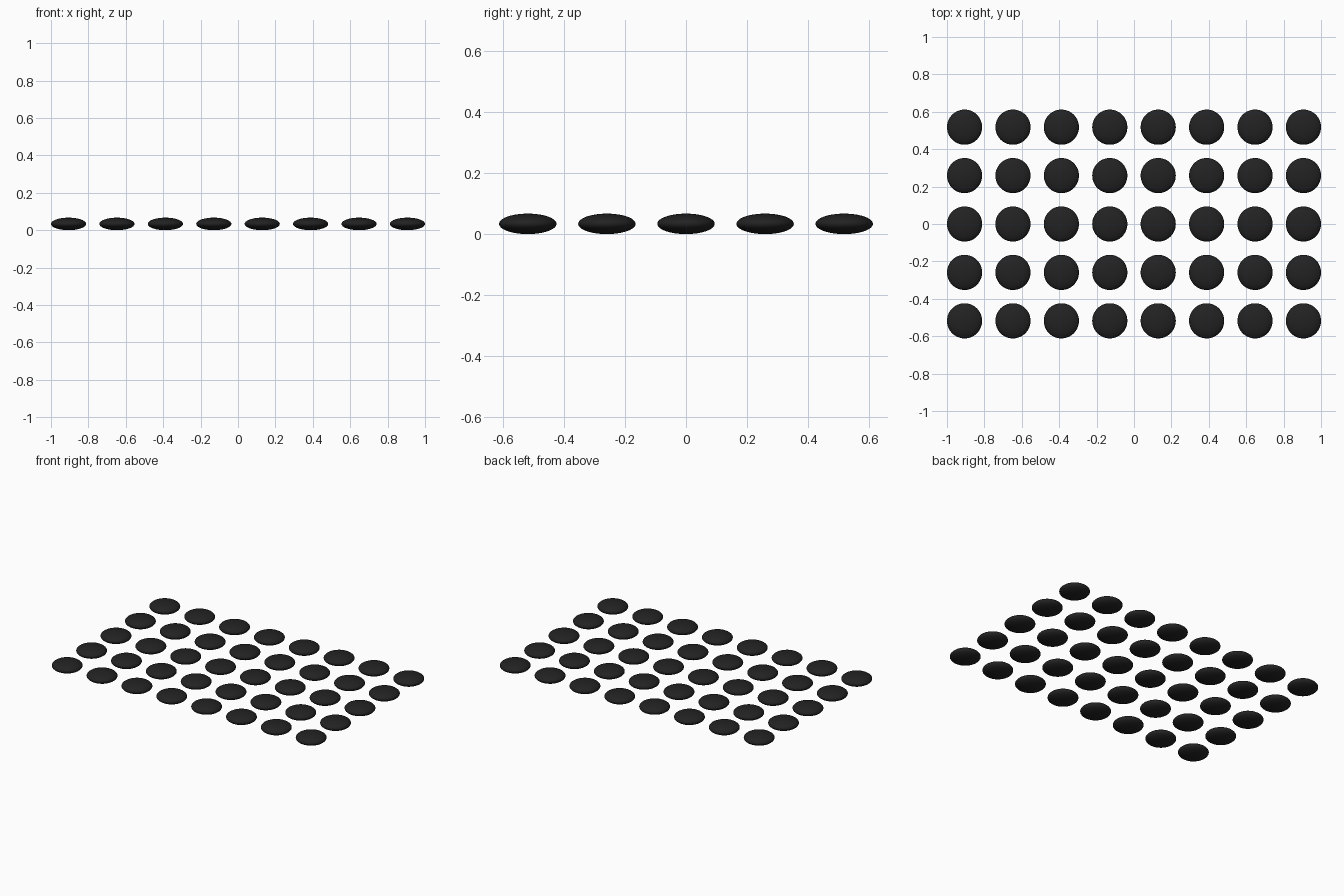
import bpy

if "Cube" in bpy.data.objects:
    bpy.data.objects.remove(bpy.data.objects["Cube"])

COLS, ROWS = 8, 5
RADIUS, HALF_H = 0.094, 0.0335
STEP = (2.0 - 2 * RADIUS) / (COLS - 1)

black = bpy.data.materials.new("stone_black")
black.diffuse_color = (0.016, 0.016, 0.016, 1.0)
black.use_nodes = True
black.node_tree.nodes["Principled BSDF"].inputs["Base Color"].default_value = black.diffuse_color

# One flattened round stone, shared by the whole grid
bpy.ops.mesh.primitive_uv_sphere_add(segments=48, ring_count=24, radius=1.0)
first = bpy.context.object
mesh = first.data
mesh.name = "stone"
for v in mesh.vertices:
    v.co.x *= RADIUS
    v.co.y *= RADIUS
    v.co.z *= HALF_H
mesh.materials.append(black)
mesh.shade_smooth()

# Grid of stones resting on the ground
for r in range(ROWS):
    for c in range(COLS):
        if r == 0 and c == 0:
            stone = first
        else:
            stone = bpy.data.objects.new("stone", mesh)
            bpy.context.collection.objects.link(stone)
        stone.name = f"stone_row{r + 1}_col{c + 1}"
        stone.location = ((c - (COLS - 1) / 2) * STEP,
                          (r - (ROWS - 1) / 2) * STEP, HALF_H)
